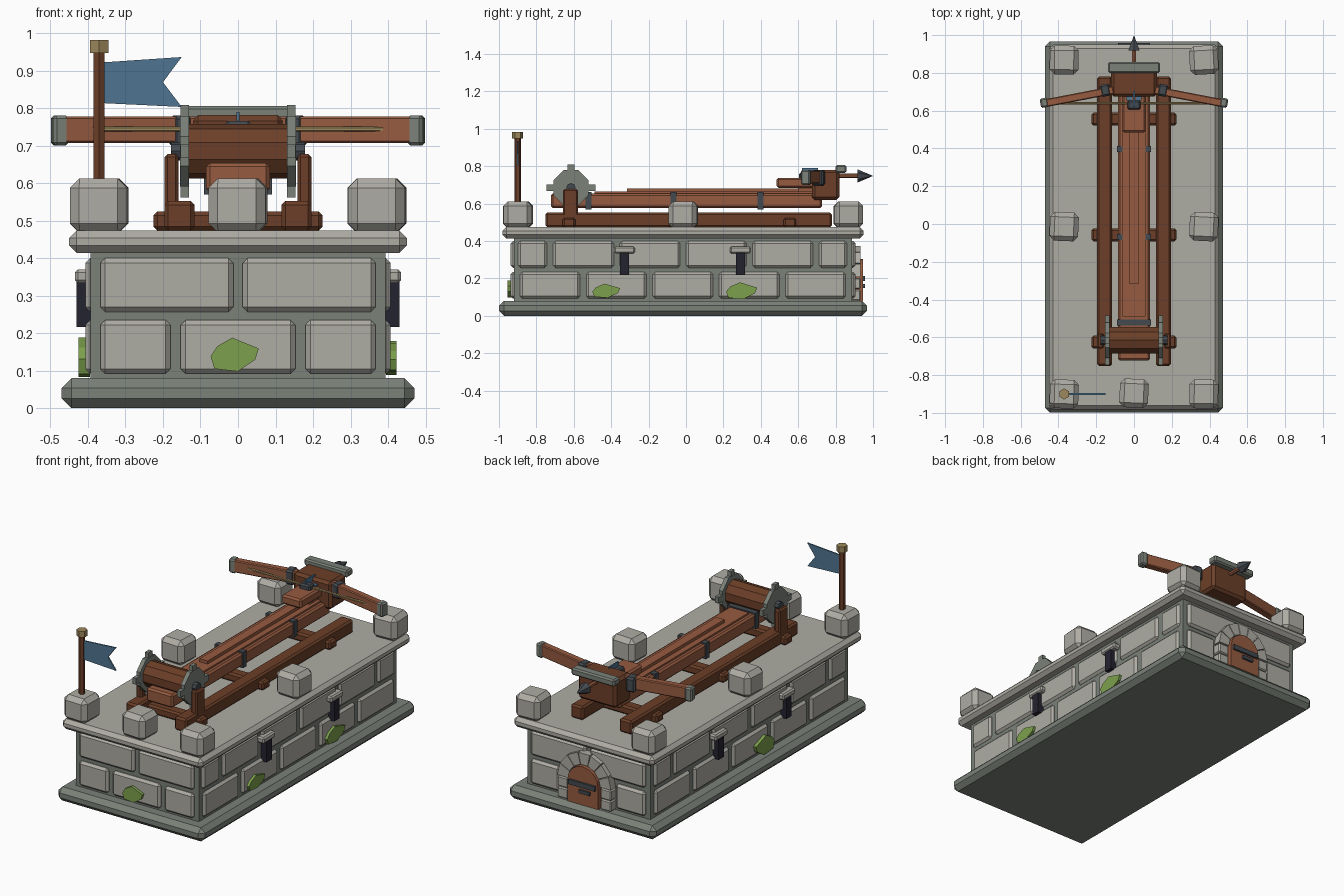
import bpy, bmesh, math, random
from mathutils import Matrix, Vector

random.seed(4)
if "Cube" in bpy.data.objects:
    bpy.data.objects.remove(bpy.data.objects["Cube"])


def material(name, r, g, b):
    m = bpy.data.materials.new(name)
    m.use_nodes = True
    col = [((c / 255 + 0.055) / 1.055) ** 2.4 for c in (r, g, b)] + [1]
    m.diffuse_color = col
    m.node_tree.nodes["Principled BSDF"].inputs["Base Color"].default_value = col
    return m


STONE = material("light stone", 174, 172, 164)
MORTAR = material("grey stone", 123, 129, 121)
WOOD = material("light wood", 150, 91, 64)
DARK = material("dark wood", 108, 63, 40)
IRON = material("dark iron", 68, 74, 80)
MOSS = material("moss green", 124, 160, 76)
SLIT = material("slit black", 36, 35, 48)
BLUE = material("flag blue", 78, 116, 144)
TAN = material("rope tan", 158, 136, 92)


def finish(name, bm, mat):
    bmesh.ops.recalc_face_normals(bm, faces=bm.faces)
    mesh = bpy.data.meshes.new(name)
    bm.to_mesh(mesh)
    bm.free()
    mesh.materials.append(mat)
    ob = bpy.data.objects.new(name, mesh)
    bpy.context.collection.objects.link(ob)
    return ob


def block(name, mat, center, size, bevel=0.0, turn=0.0):
    """Chamfered box placed by centre, size and turn about z."""
    bm = bmesh.new()
    bmesh.ops.create_cube(bm, size=1, matrix=Matrix.Diagonal((*size, 1)))
    if bevel:
        bmesh.ops.bevel(bm, geom=bm.edges[:], offset=bevel, segments=1, affect='EDGES')
    bm.transform(Matrix.Translation(center) @ Matrix.Rotation(turn, 4, 'Z'))
    return finish(name, bm, mat)


def span(name, mat, xs, ys, zs, bevel=0.0):
    """Chamfered box placed by its limits on each axis."""
    pairs = (xs, ys, zs)
    return block(name, mat, [(a + b) / 2 for a, b in pairs], [abs(b - a) for a, b in pairs], bevel)


def rod(name, mat, a, b, r1, r2=None, sides=8, spin=0.0):
    """Cylinder or cone between two points."""
    a, b = Vector(a), Vector(b)
    bm = bmesh.new()
    bmesh.ops.create_cone(bm, cap_ends=True, segments=sides, radius1=r1,
                          radius2=r1 if r2 is None else r2, depth=(b - a).length)
    aim = (b - a).to_track_quat('Z', 'Y').to_matrix().to_4x4()
    bm.transform(Matrix.Translation((a + b) / 2) @ aim @ Matrix.Rotation(spin, 4, 'Z'))
    return finish(name, bm, mat)


def plate(name, mat, pts, axis, start, depth):
    """Outline extruded along x or y."""
    bm = bmesh.new()
    place = (lambda u, v: (start, u, v)) if axis == 'x' else (lambda u, v: (u, start, v))
    face = bm.faces.new([bm.verts.new(place(u, v)) for u, v in pts])
    out = bmesh.ops.extrude_face_region(bm, geom=[face])
    move = (depth, 0, 0) if axis == 'x' else (0, depth, 0)
    bmesh.ops.translate(bm, vec=move, verts=[v for v in out["geom"] if isinstance(v, bmesh.types.BMVert)])
    return finish(name, bm, mat)


# Stone platform
MID = -0.016
block("plinth", MORTAR, (0, MID, 0.04), (0.94, 1.966, 0.08), 0.026)
block("wall_core", MORTAR, (0, MID, 0.25), (0.786, 1.808, 0.36))
block("deck", STONE, (0, MID, 0.444), (0.9, 1.93, 0.06), 0.02)

# Wall blocks in two staggered courses
TOP, LOW = (0.257, 0.4), (0.092, 0.235)
for end, y in (("front", -0.918), ("back", 0.886)):
    for zs, spans in ((TOP, ((-0.367, -0.012), (0.012, 0.367))),
                      (LOW, ((-0.367, -0.18), (-0.153, 0.153), (0.18, 0.367)))):
        for xs in spans:
            span(end + "_wall_block", STONE, xs, (y - 0.02, y + 0.02), zs, 0.013)
for s in (-1, 1):
    side = (s * 0.372, s * 0.407)
    for i in range(5):
        y = -0.888 + i * 0.355
        span("side_wall_block", STONE, side, (y, y + 0.322), LOW, 0.013)
        if i < 4:
            span("side_wall_block", STONE, side, (y + 0.178, y + 0.502), TOP, 0.013)
    for ys in ((-0.898, -0.743), (0.711, 0.861)):
        span("side_wall_end_block", STONE, side, ys, TOP, 0.013)
    # Arrow slits with lintels
    for y in (-0.329, 0.291):
        block("arrow_slit", SLIT, (s * 0.41, y, 0.277), (0.04, 0.048, 0.12))
        block("slit_lintel", STONE, (s * 0.412, y, 0.352), (0.046, 0.113, 0.036), 0.008)

# Battlement stones
for x, y in ((-0.37, -0.9), (0, -0.896), (0.37, -0.9), (-0.37, -0.014), (0.37, -0.014),
             (-0.37, 0.868), (0.37, 0.868)):
    w = 0.152
    block("battlement_stone", STONE, (x, y, 0.54), (w, w, 0.145), 0.025, random.uniform(-0.06, 0.06))

# Moss patches: seven-sided leaf outlines
LEAF = ((-0.5, -0.05), (-0.36, 0.25), (-0.05, 0.5), (0.5, 0.18), (0.43, -0.15), (0.06, -0.5), (-0.42, -0.42))


def moss(axis, start, depth, cu, cv, w, h):
    plate("moss_patch", MOSS, [(cu + u * w, cv + v * h) for u, v in LEAF], axis, start, depth)


moss('y', -0.955, 0.03, -0.009, 0.143, 0.128, 0.09)
moss('x', 0.395, 0.027, -0.427, 0.134, 0.148, 0.076)
moss('x', 0.395, 0.027, 0.297, 0.134, 0.166, 0.09)
moss('x', -0.425, 0.03, -0.12, 0.136, 0.17, 0.106)


# Rear doorway: arch stones, jambs, door and ironwork
def arc(r, a0, a1, n, zc=0.205):
    return [(r * math.cos(a0 + (a1 - a0) * i / n), zc + r * math.sin(a0 + (a1 - a0) * i / n))
            for i in range(n + 1)]


STEP = math.pi / 7
for i in range(7):
    a0, a1 = i * STEP + 0.015, (i + 1) * STEP - 0.015
    plate("arch_stone", STONE, arc(0.172, a0, a1, 1) + arc(0.104, a1, a0, 1), 'y', 0.88, 0.053)
for s in (-1, 1):
    for z in (0.11, 0.173):
        block("door_jamb", STONE, (s * 0.138, 0.906, z), (0.068, 0.054, 0.06), 0.006)
plate("door", WOOD, [(-0.098, 0.08), (0.098, 0.08)] + arc(0.098, 0, math.pi, 8), 'y', 0.88, 0.065)
span("door_strap", IRON, (-0.085, 0.085), (0.94, 0.957), (0.185, 0.213))
span("door_latch", IRON, (-0.05, 0.02), (0.94, 0.957), (0.15, 0.17))

# Flag
rod("flag_pole", DARK, (-0.37, -0.9, 0.6), (-0.37, -0.9, 0.95), 0.017, sides=6)
rod("flag_pole_cap", TAN, (-0.37, -0.9, 0.947), (-0.37, -0.9, 0.982), 0.029, sides=6)
plate("flag", BLUE, ((-0.357, 0.813), (-0.15, 0.803), (-0.2, 0.869), (-0.15, 0.936), (-0.357, 0.922)),
      'y', -0.904, 0.008)

# Bed frame
for s in (-1, 1):
    span("bed_rail", DARK, (s * 0.116, s * 0.196), (-0.751, 0.78), (0.474, 0.552), 0.01)
    span("drum_post", DARK, (s * 0.158, s * 0.196), (-0.658, -0.578), (0.5, 0.677), 0.008)
for y in (-0.625, -0.058, 0.555):
    block("bed_crossbar", DARK, (0, y, 0.499), (0.45, 0.068, 0.05), 0.01)

# Stock, slide and bands
span("stock", WOOD, (-0.085, 0.085), (-0.722, 0.727), (0.576, 0.654), 0.01)
span("stock_plank", WOOD, (-0.06, 0.06), (-0.49, 0.7), (0.63, 0.664))
span("slide", WOOD, (-0.026, 0.026), (-0.315, 0.68), (0.65, 0.682))
span("trough", WOOD, (-0.063, 0.063), (0.485, 0.69), (0.684, 0.738), 0.01)
span("trough_support", WOOD, (-0.04, 0.04), (0.6, 0.69), (0.65, 0.7))
for y in (-0.522, -0.068, 0.398):
    block("stock_band", IRON, (0, y, 0.615), (0.182, 0.032, 0.092))

# Winding drum and toothed wheels
DY, DZ = -0.615, 0.685
rod("winding_drum", DARK, (-0.135, DY, DZ), (0.135, DY, DZ), 0.073, sides=10)
for s in (-1, 1):
    rod("drum_wheel", MORTAR, (s * 0.13, DY, DZ), (s * 0.154, DY, DZ), 0.102, sides=8, spin=math.pi / 8)
    rod("drum_axle", IRON, (s * 0.15, DY, DZ), (s * 0.178, DY, DZ), 0.025, sides=8)
    block("wheel_tooth", MORTAR, (s * 0.142, DY, DZ), (0.022, 0.036, 0.246))
    block("wheel_tooth", MORTAR, (s * 0.142, DY, DZ), (0.022, 0.262, 0.036))

# Bow head
span("bow_head", DARK, (-0.122, 0.122), (0.674, 0.82), (0.62, 0.781), 0.015)
span("head_plate", MORTAR, (-0.138, 0.138), (0.8, 0.857), (0.765, 0.806), 0.008)
for s in (-1, 1):
    tilt = -s * 0.19
    block("bow_arm", WOOD, (s * 0.295, 0.673, 0.742), (0.38, 0.042, 0.07), 0.005, tilt)
    block("arm_bracket", IRON, (s * 0.152, 0.708, 0.738), (0.054, 0.064, 0.085), 0.01, tilt)
    block("arm_tip", MORTAR, (s * 0.475, 0.642, 0.74), (0.042, 0.05, 0.08), 0.008, tilt)
rod("bow_string", TAN, (-0.47, 0.64, 0.744), (0.47, 0.64, 0.744), 0.007, sides=6)

# Bolt with fins and the release nut
span("release_nut", IRON, (-0.035, 0.035), (0.605, 0.655), (0.73, 0.766), 0.008)
rod("bolt_shaft", WOOD, (0, 0.62, 0.748), (0, 0.93, 0.748), 0.012, sides=6)
rod("bolt_point", IRON, (0, 0.918, 0.748), (0, 1.0, 0.748), 0.035, 0, sides=6)
span("bolt_fin", BLUE, (-0.004, 0.004), (0.62, 0.705), (0.75, 0.79))
span("bolt_side_fin", BLUE, (-0.04, 0.04), (0.655, 0.7), (0.745, 0.753))
